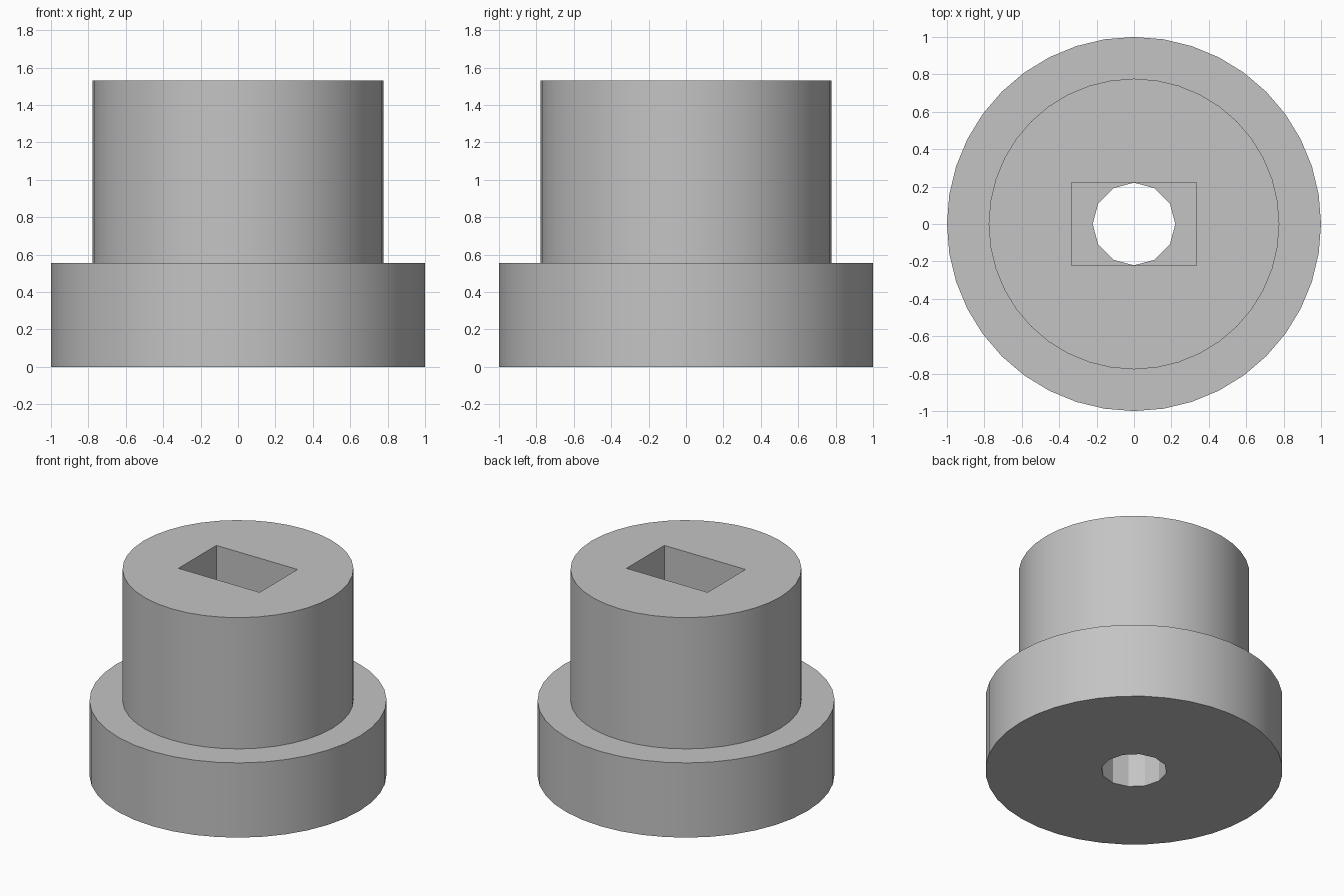
import bpy
import bmesh
from mathutils import Matrix, Vector

cube = bpy.data.objects.get("Cube")
if cube:
    bpy.data.objects.remove(cube, do_unlink=True)

FLANGE_R, FLANGE_H = 1.0, 0.555
BOSS_R, TOP = 0.777, 1.53
BORE_R = 0.221
SLOT_X, SLOT_Y = 0.667, 0.445

grey = bpy.data.materials.new("plain_grey")
grey.use_nodes = True
colour = (0.55, 0.55, 0.55, 1)
grey.diffuse_color = colour
grey.node_tree.nodes["Principled BSDF"].inputs["Base Color"].default_value = colour


def make_object(name, bm):
    mesh = bpy.data.meshes.new(name)
    bm.to_mesh(mesh)
    bm.free()
    mesh.materials.append(grey)
    obj = bpy.data.objects.new(name, mesh)
    bpy.context.collection.objects.link(obj)
    return obj


def cylinder(radius, z0, z1, sides):
    bm = bmesh.new()
    bmesh.ops.create_cone(bm, cap_ends=True, segments=sides,
                          radius1=radius, radius2=radius, depth=z1 - z0,
                          matrix=Matrix.Translation((0, 0, (z0 + z1) / 2)))
    return bm


def cut(target, cutter):
    cutter.hide_render = True
    mod = target.modifiers.new(cutter.name, 'BOOLEAN')
    mod.operation = 'DIFFERENCE'
    mod.solver = 'EXACT'
    mod.object = cutter
    bpy.context.view_layer.objects.active = target
    bpy.ops.object.modifier_apply(modifier=mod.name)
    bpy.data.objects.remove(cutter, do_unlink=True)


# Wide flange, with the boss stepped in and raised from its top face
bm = cylinder(FLANGE_R, 0, FLANGE_H, 40)
top = max(bm.faces, key=lambda f: f.calc_center_median().z)
top = bmesh.ops.extrude_discrete_faces(bm, faces=[top])["faces"][0]
bmesh.ops.scale(bm, verts=top.verts, vec=(BOSS_R, BOSS_R, 1))
top = bmesh.ops.extrude_discrete_faces(bm, faces=[top])["faces"][0]
bmesh.ops.translate(bm, verts=top.verts, vec=Vector((0, 0, TOP - FLANGE_H)))
bmesh.ops.recalc_face_normals(bm, faces=bm.faces)
body = make_object("stepped_bushing", bm)

# Rectangular socket through the boss
bm = bmesh.new()
bmesh.ops.create_cube(bm, size=1)
bmesh.ops.scale(bm, verts=bm.verts, vec=(SLOT_X, SLOT_Y, 1))
bmesh.ops.translate(bm, verts=bm.verts, vec=(0, 0, FLANGE_H + 0.5))
cut(body, make_object("socket_cutter", bm))

# Round bore through the flange
cut(body, make_object("bore_cutter", cylinder(BORE_R, -0.2, FLANGE_H + 0.2, 12)))

# Smooth outer walls, faceted bore
bpy.ops.object.select_all(action='DESELECT')
body.select_set(True)
bpy.context.view_layer.objects.active = body
bpy.ops.object.shade_smooth_by_angle(angle=0.35)
